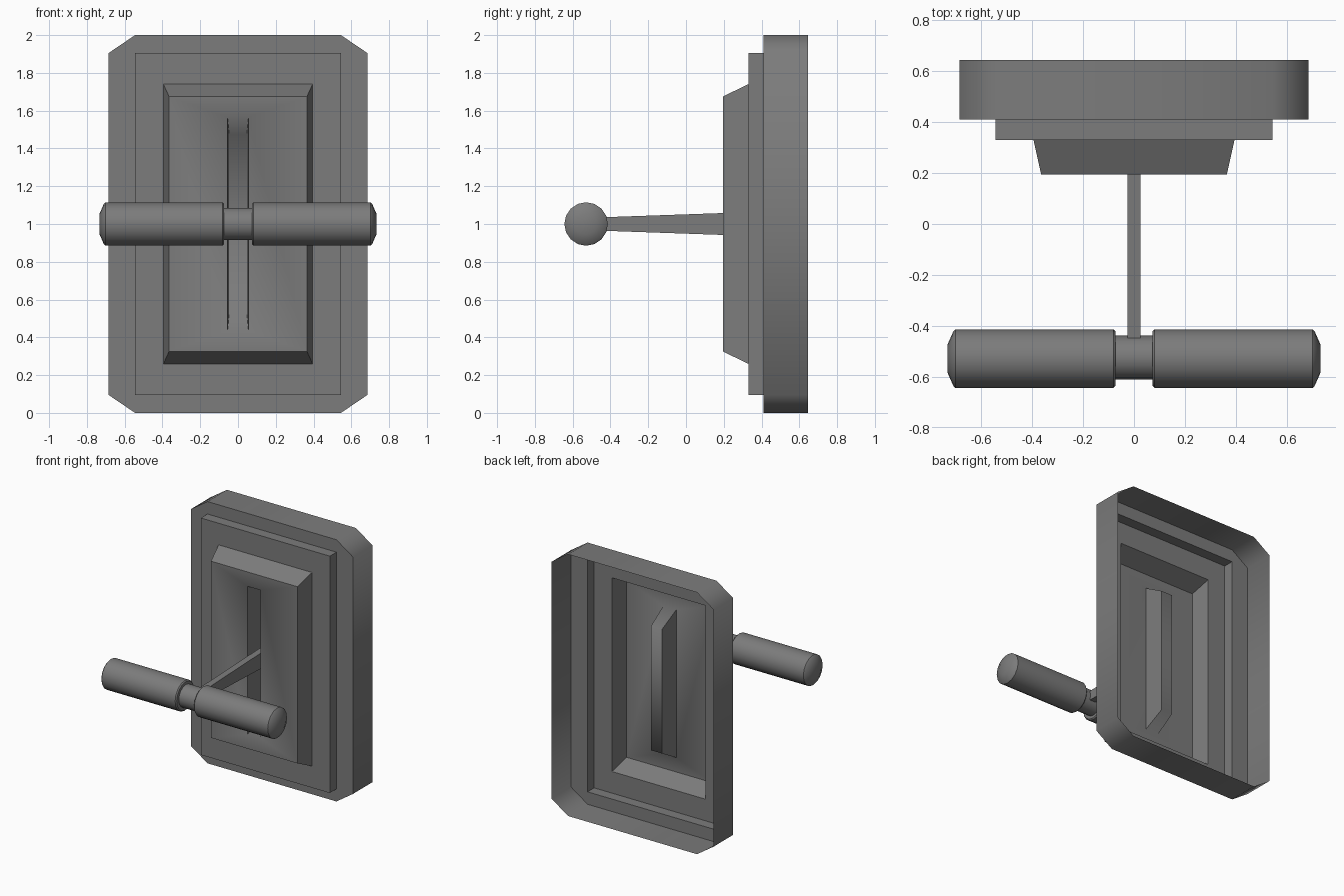
import bpy, bmesh, math
from mathutils import Vector

cube = bpy.data.objects.get("Cube")
if cube:
    bpy.data.objects.remove(cube)

grey = bpy.data.materials.new("plain_grey")
grey.use_nodes = True
colour = (0.2, 0.2, 0.2, 1)
grey.diffuse_color = colour
grey.node_tree.nodes["Principled BSDF"].inputs["Base Color"].default_value = colour


def loft(name, rings, cap_start, cap_end, angle):
    """Join equal-length rings of points into one skin."""
    bm = bmesh.new()
    loops = [[bm.verts.new(p) for p in ring] for ring in rings]
    for a, b in zip(loops, loops[1:]):
        for i in range(len(a)):
            j = (i + 1) % len(a)
            bm.faces.new((a[i], a[j], b[j], b[i]))
    if cap_start:
        bm.faces.new(loops[0][::-1])
    if cap_end:
        bm.faces.new(loops[-1])
    bmesh.ops.remove_doubles(bm, verts=bm.verts, dist=0.0001)
    if cap_start and cap_end:
        bmesh.ops.recalc_face_normals(bm, faces=bm.faces)
    mesh = bpy.data.meshes.new(name)
    bm.to_mesh(mesh)
    bm.free()
    mesh.materials.append(grey)
    obj = bpy.data.objects.new(name, mesh)
    bpy.context.collection.objects.link(obj)
    bpy.ops.object.select_all(action='DESELECT')
    obj.select_set(True)
    bpy.context.view_layer.objects.active = obj
    bpy.ops.object.shade_smooth_by_angle(angle=math.radians(angle))
    return obj


def frame(y, hx, hz, cut_x=0, cut_z=0):
    """Upright rectangle with cut corners, centred at z = 1."""
    ring = []
    for sx, sz in ((1, -1), (1, 1), (-1, 1), (-1, -1)):
        pair = [(sx * (hx - cut_x), y, 1 + sz * hz),
                (sx * hx, y, 1 + sz * (hz - cut_z))]
        ring += pair if sx * sz < 0 else pair[::-1]
    return ring


def lathe(name, profile, centre_y, sides=16):
    """Turned part around a sideways axis; profile is (x, radius)."""
    rings = []
    for x, r in profile:
        rings.append([Vector((x, centre_y + r * math.cos(a), 1 + r * math.sin(a)))
                      for a in (math.tau * k / sides for k in range(sides))])
    return loft(name, rings, True, True, 30)


# Open-backed wall plate, stepped to the front, with a recessed slot
loft("wall_plate", [
    frame(0.645, 0.685, 1.0, 0.14, 0.095),
    frame(0.41, 0.685, 1.0, 0.14, 0.095),
    frame(0.41, 0.545, 0.905),
    frame(0.33, 0.545, 0.905),
    frame(0.33, 0.395, 0.74),
    frame(0.195, 0.365, 0.675),
    frame(0.195, 0.055, 0.565),
    frame(0.355, 0.047, 0.475),
], False, True, 62)

# Tapered lever arm from the slot to the handle
loft("lever_arm", [frame(0.34, 0.025, 0.063), frame(-0.46, 0.025, 0.035)],
     True, True, 30)

# Handle: slim neck with a grip on each side
lathe("handle_neck", [(-0.08, 0.086), (0.08, 0.086)], -0.525)
grip = [(0.073, 0.107), (0.081, 0.115), (0.702, 0.115), (0.71, 0.107), (0.733, 0.055)]
for side, label in ((1, "left"), (-1, "right")):
    lathe(label + "_grip", [(side * x, r) for x, r in grip], -0.529)
